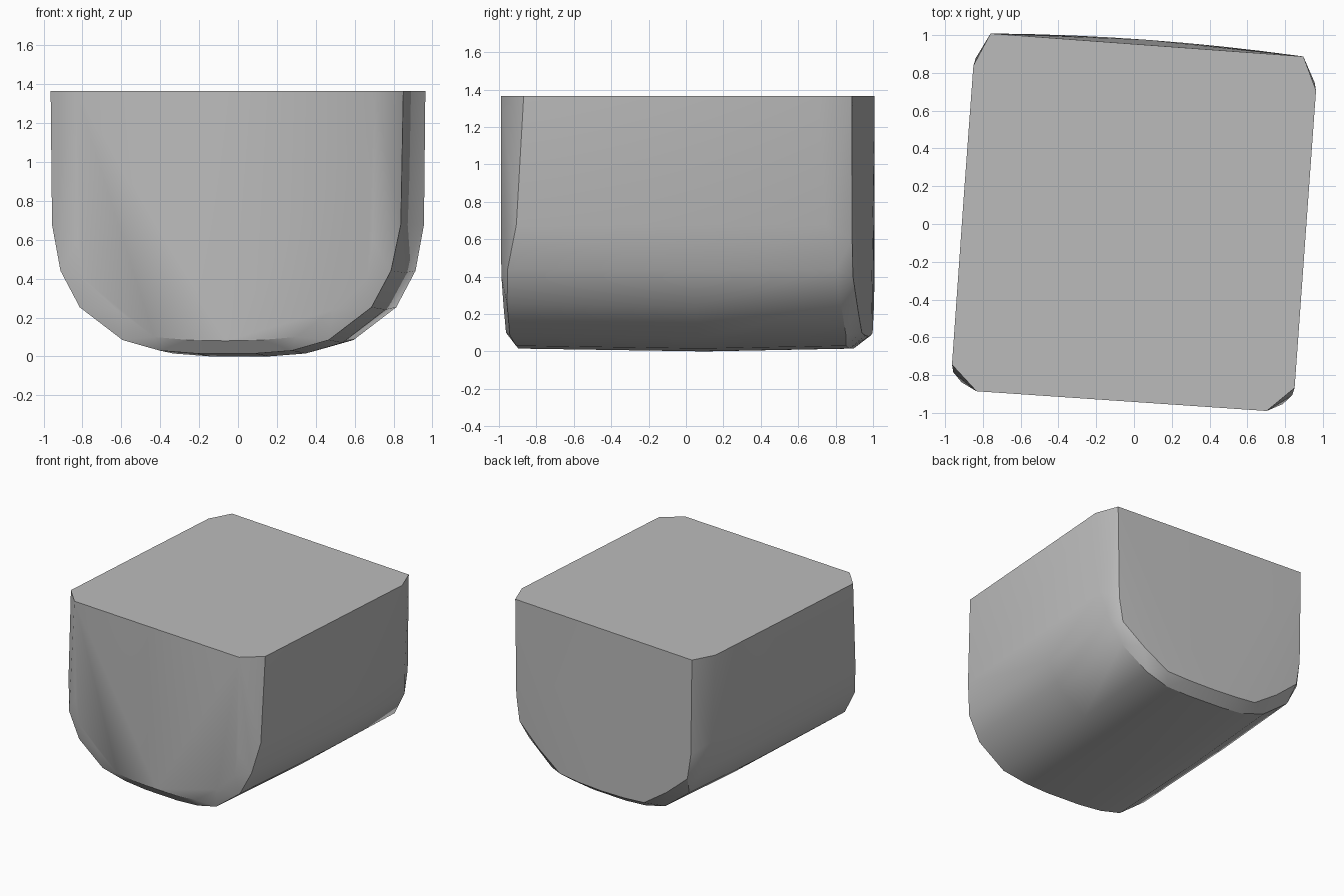
import bpy
import bmesh

cube = bpy.data.objects.get("Cube")
if cube:
    bpy.data.objects.remove(cube, do_unlink=True)

TOP = 1.365
LEAN = 0.07  # sideways drift of the block along its length

# Half profiles from the top edge to the keel: (half width, height, end distance)
BODY = [(.907, TOP, .81), (.897, .67, .85), (.85, .43, .9), (.75, .24, .91),
        (.53, .07, .91), (.34, .015, .89), (.15, 0, .89)]
# Half profile of the flat end faces: (half width, height)
END = [(.8, TOP), (.79, .6), (.76, .4), (.58, .24), (.38, .1), (.2, .085), (0, .08)]


def end_point(u, z, dist, end):
    """Place a profile point at the front (-1) or back (1), along the skewed end plane."""
    x = u + LEAN * end * dist
    bow = .04 * x * x if end > 0 else 0
    return x, end * dist - .068 * x - bow, z


mat = bpy.data.materials.new("plain grey")
mat.use_nodes = True
grey = (.5, .5, .5, 1)
mat.diffuse_color = grey
mat.node_tree.nodes["Principled BSDF"].inputs["Base Color"].default_value = grey

# Skewed trough-shaped block wrapped around its profiles
bm = bmesh.new()
for side in (-1, 1):
    for u, z, dist in BODY:
        bm.verts.new((side * u + LEAN * .1, .1 - .068 * side * u, z))
        for end in (-1, 1):
            lift = .015 * (1 - z / TOP)
            bm.verts.new(end_point(side * u, z + lift, dist, end))
    for u, z in END:
        bm.verts.new(end_point(side * u * .96, z, .942, -1))
        bm.verts.new(end_point(side * u * 1.035, z, .98, 1))
bmesh.ops.remove_doubles(bm, verts=bm.verts, dist=.0005)
hull = bmesh.ops.convex_hull(bm, input=bm.verts)
spare = {g for g in hull["geom_interior"] + hull["geom_unused"]
         if isinstance(g, bmesh.types.BMVert)}
bmesh.ops.delete(bm, geom=list(spare), context="VERTS")
bmesh.ops.recalc_face_normals(bm, faces=bm.faces)

mesh = bpy.data.meshes.new("rounded_block")
bm.to_mesh(mesh)
bm.free()
mesh.materials.append(mat)
block = bpy.data.objects.new("rounded_block", mesh)
bpy.context.collection.objects.link(block)

bpy.context.view_layer.objects.active = block
block.select_set(True)
bpy.ops.object.shade_smooth_by_angle(angle=.52)
